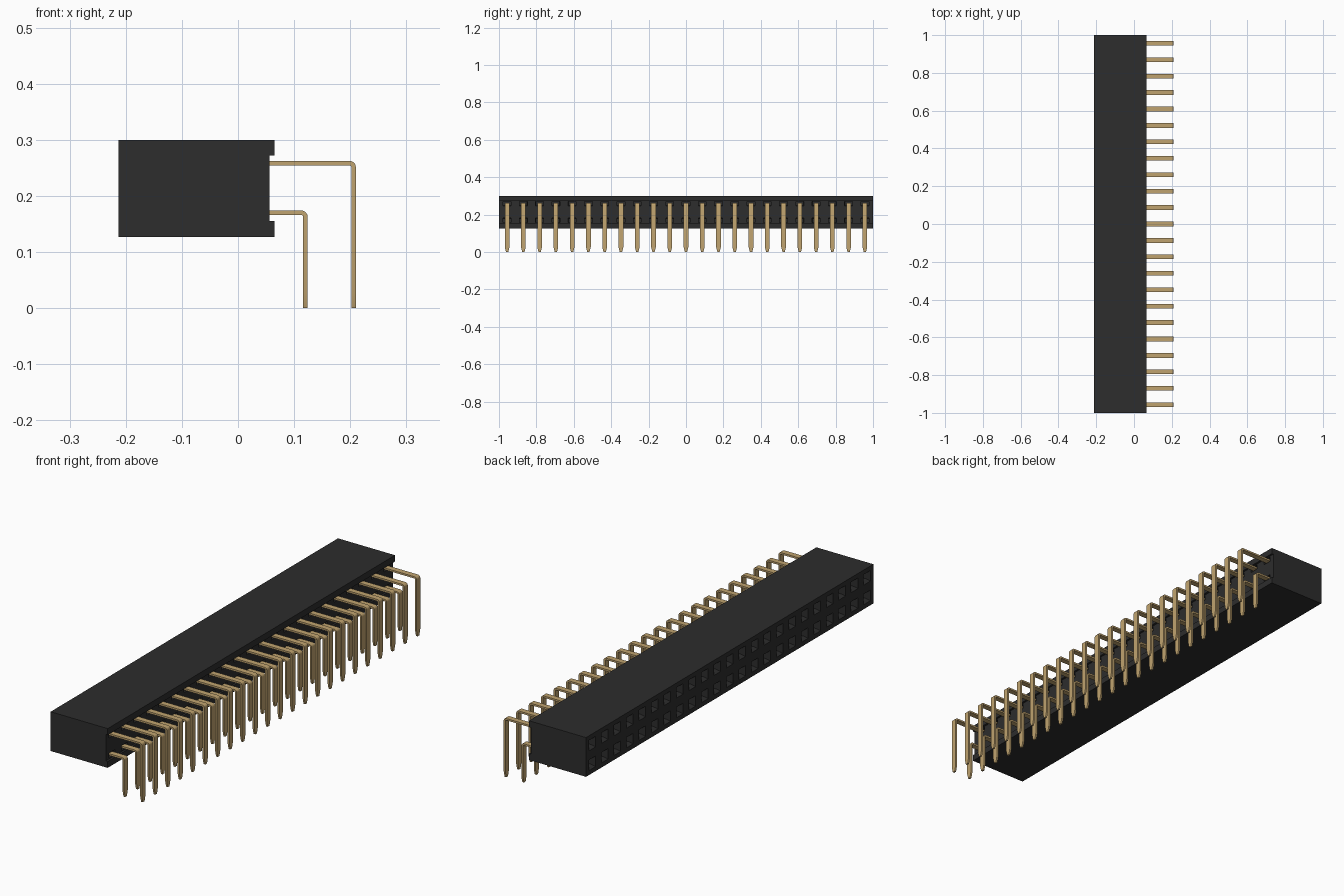
import bpy, bmesh, math
from mathutils import Vector

cube = bpy.data.objects.get("Cube")
if cube:
    bpy.data.objects.remove(cube, do_unlink=True)

COUNT = 23
PITCH = 2 / COUNT
MID_Z = 0.2135
ROW_Z = (0.17, 0.2585)
LEFT, RIGHT, RECESS = -0.213, 0.065, 0.056


def material(name, color, rough):
    m = bpy.data.materials.new(name)
    m.use_nodes = True
    m.diffuse_color = (*color, 1)
    b = m.node_tree.nodes["Principled BSDF"]
    b.inputs["Base Color"].default_value = (*color, 1)
    b.inputs["Roughness"].default_value = rough
    return m


black = material("black plastic", (0.026, 0.026, 0.026), 0.6)
gold = material("gold metal", (0.53, 0.37, 0.16), 0.4)


def finish(bm, name, mat):
    bmesh.ops.recalc_face_normals(bm, faces=bm.faces)
    mesh = bpy.data.meshes.new(name)
    bm.to_mesh(mesh)
    bm.free()
    mesh.materials.append(mat)
    ob = bpy.data.objects.new(name, mesh)
    bpy.context.collection.objects.link(ob)
    return ob


def side_faces(bm, x):
    return [f for f in bm.faces if all(abs(v.co.x - x) < 1e-4 for v in f.verts)]


def split_cells(bm, x):
    """Cut one side face into a cell for every contact."""
    cuts = [(Vector((0, 0, MID_Z)), Vector((0, 0, 1)))]
    cuts += [(Vector((0, -1 + i * PITCH, 0)), Vector((0, 1, 0))) for i in range(1, COUNT)]
    for co, no in cuts:
        faces = side_faces(bm, x)
        geom = set(faces)
        for f in faces:
            geom.update(f.edges)
            geom.update(f.verts)
        bmesh.ops.bisect_plane(bm, geom=list(geom), plane_co=co, plane_no=no, dist=1e-6)
    return side_faces(bm, x)


# Housing: a C-shaped section run along y
bm = bmesh.new()
section = [(LEFT, 0.127), (RIGHT, 0.127), (RIGHT, 0.155), (RECESS, 0.155),
           (RECESS, 0.272), (RIGHT, 0.272), (RIGHT, 0.3), (LEFT, 0.3)]
cap = bm.faces.new([bm.verts.new((x, -1, z)) for x, z in section])
ext = bmesh.ops.extrude_face_region(bm, geom=[cap])["geom"]
bmesh.ops.translate(bm, vec=(0, 2, 0), verts=[v for v in ext if isinstance(v, bmesh.types.BMVert)])
bmesh.ops.recalc_face_normals(bm, faces=bm.faces)

# Sockets: square mouth, funnel, then a deep hole
sockets = split_cells(bm, LEFT)
for thickness, depth in ((0.02, 0), (0.009, -0.015), (0.0005, -0.1)):
    bmesh.ops.inset_individual(bm, faces=sockets, thickness=thickness, depth=depth,
                               use_even_offset=True)

# Shallow pockets where the pins leave the housing
pockets = split_cells(bm, RECESS)
bmesh.ops.inset_individual(bm, faces=pockets, thickness=0.012, use_even_offset=True)
for f in pockets:
    c = f.calc_center_median()
    row = ROW_Z[c.z > MID_Z]
    for v in f.verts:
        v.co.y = c.y + math.copysign(0.021, v.co.y - c.y)
        v.co.z = row + math.copysign(0.011, v.co.z - c.z)
bmesh.ops.inset_individual(bm, faces=pockets, thickness=0.0005, depth=-0.02)
finish(bm, "housing", black)


# Pins: flat strip with a rounded right-angle bend and a tapered tip
def add_pin(bm, y, x, z):
    half, wide, tip, radius = 0.004, 0.0125, 0.006, 0.007
    stations = [(Vector((0.03, 0, z)), Vector((0, 0, 1)), wide)]
    for k in range(6):
        a = math.radians(90 - 18 * k)
        n = Vector((math.cos(a), 0, math.sin(a)))
        stations.append((Vector((x - radius, 0, z - radius)) + n * radius, n, wide))
    out = Vector((1, 0, 0))
    stations += [(Vector((x, 0, 0.026)), out, wide), (Vector((x, 0, 0)), out, tip)]
    rings = []
    for c, n, w in stations:
        rings.append([bm.verts.new(c + n * half * s + Vector((0, y + w * t, 0)))
                      for s, t in ((1, -1), (1, 1), (-1, 1), (-1, -1))])
    for a, b in zip(rings, rings[1:]):
        for i in range(4):
            j = (i + 1) % 4
            bm.faces.new((a[i], a[j], b[j], b[i]))
    bm.faces.new(rings[0])
    bm.faces.new(rings[-1])


for name, x, z in (("lower_pins", 0.12, ROW_Z[0]), ("upper_pins", 0.206, ROW_Z[1])):
    bm = bmesh.new()
    for i in range(COUNT):
        add_pin(bm, -1 + (i + 0.5) * PITCH, x, z)
    ob = finish(bm, name, gold)
    bpy.ops.object.select_all(action='DESELECT')
    ob.select_set(True)
    bpy.context.view_layer.objects.active = ob
    bpy.ops.object.shade_smooth_by_angle(angle=math.radians(30))
